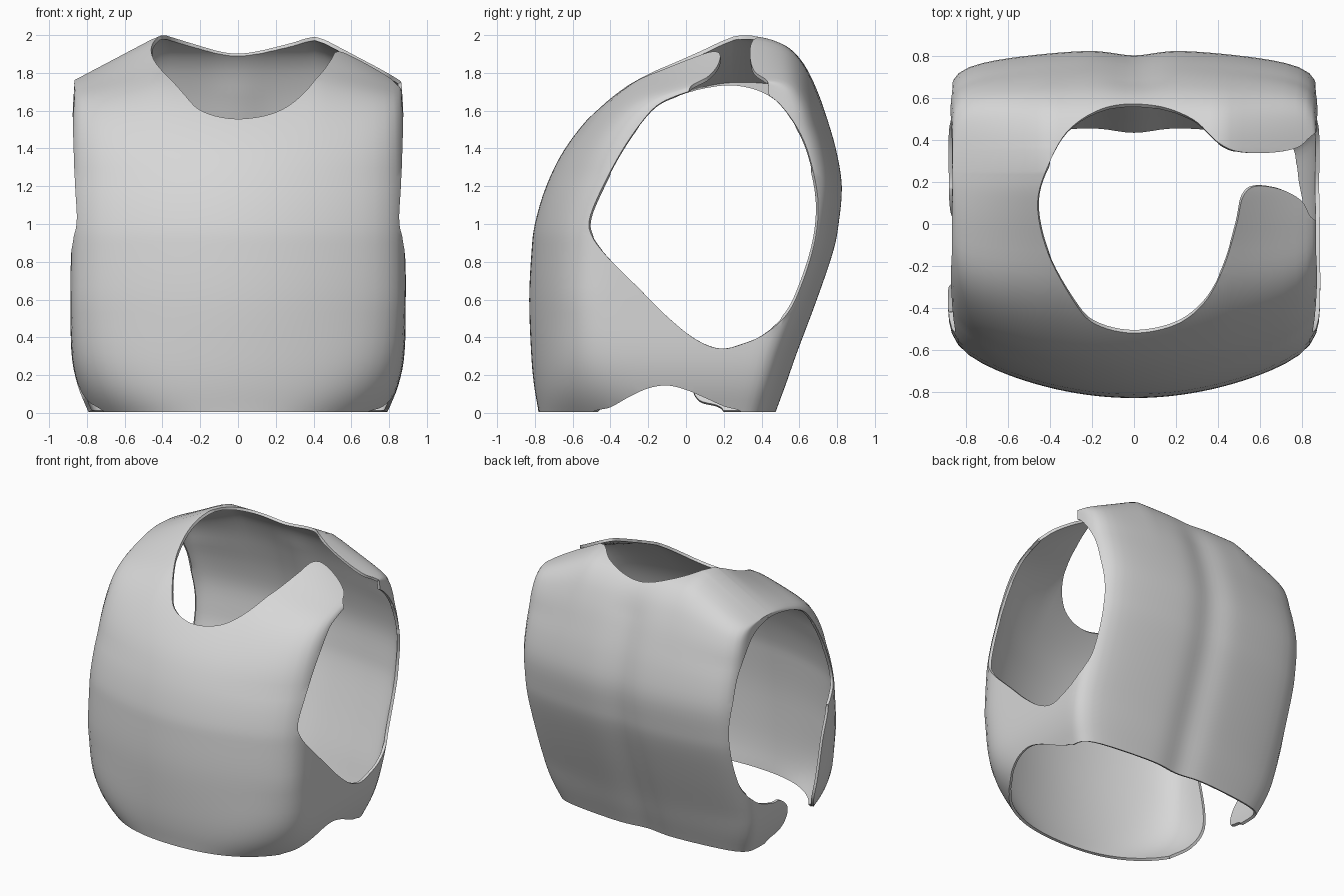
import bpy, bmesh, math
from mathutils import Vector
from mathutils.bvhtree import BVHTree

cube = bpy.data.objects.get("Cube")
if cube:
    bpy.data.objects.remove(cube)

grey = bpy.data.materials.new("light_grey")
grey.use_nodes = True
grey.diffuse_color = (0.68, 0.68, 0.68, 1)
grey.node_tree.nodes["Principled BSDF"].inputs["Base Color"].default_value = grey.diffuse_color


def spline(p, closed, steps=6):
    """Smooth a list of points into a denser curve through them."""
    p = [Vector(q) for q in p]
    n, out = len(p), []
    for i in range(n if closed else n - 1):
        a, b, c, d = [p[j % n] if closed else p[min(max(j, 0), n - 1)] for j in range(i - 1, i + 3)]
        for s in range(steps):
            t = s / steps
            out.append((2 * b + (c - a) * t + (2 * a - 5 * b + 4 * c - d) * t * t
                        + (3 * b - a - 3 * c + d) * t ** 3) / 2)
    return out if closed else out + [p[-1]]


def make_object(name, bm):
    bmesh.ops.recalc_face_normals(bm, faces=bm.faces)
    mesh = bpy.data.meshes.new(name)
    bm.to_mesh(mesh)
    bm.free()
    obj = bpy.data.objects.new(name, mesh)
    bpy.context.collection.objects.link(obj)
    return obj


def prism(name, outline, axis, lo, hi):
    """Extrude an outline along x (outline is y, z) or along z (outline is x, y)."""
    bm = bmesh.new()
    place = (lambda p, h: (h, p[0], p[1])) if axis == "x" else (lambda p, h: (p[0], p[1], h))
    low, high = [[bm.verts.new(place(p, h)) for p in outline] for h in (lo, hi)]
    bm.faces.new(low)
    bm.faces.new(high)
    for i in range(len(low)):
        bm.faces.new((low[i - 1], low[i], high[i], high[i - 1]))
    obj = make_object(name, bm)
    obj.hide_render = True
    return obj


def evaluated_mesh(obj):
    bpy.context.view_layer.update()
    return bpy.data.meshes.new_from_object(obj.evaluated_get(bpy.context.evaluated_depsgraph_get()))


# Torso form: height, front depth, back depth, half width
levels = [(-.1, -.77, .45, .75), (0, -.78, .48, .79), (.15, -.805, .535, .85), (.32, -.82, .595, .882),
          (.6, -.83, .70, .888), (.85, -.818, .785, .888), (1, -.80, .815, .888), (1.2, -.74, .832, .886),
          (1.4, -.64, .80, .882), (1.6, -.48, .74, .878), (1.74, -.31, .685, .872), (1.85, -.09, .625, .868),
          (1.93, .07, .55, .866), (1.975, .17, .455, .865), (1.997, .25, .35, .865)]
SIDES = 128
bm = bmesh.new()
rings = []
for z, front, back, wide in spline(levels, False, 4):
    mid = .14 * z
    # the front corners are rounder towards the hem
    front_power = 3.5 + 8.5 * min(1, max(0, z / .6))
    ring = []
    for i in range(SIDES):
        a = 2 * math.pi * i / SIDES
        c, s = math.cos(a), math.sin(a)
        power = front_power if s < 0 else 12
        r = (abs(c) ** power + abs(s) ** power) ** (-1 / power)
        u, v = r * c, r * s
        depth = (mid - front) if v < 0 else (back - mid)
        curve = min(.24 if v < 0 else .09, .3 * depth * depth)
        x, y = u * wide, mid + v * (depth - curve * u * u)
        if v > 0:  # spine groove
            y -= .028 * math.exp(-(x / .13) ** 2) * v * min(1, (2 - z) / .3)
        # shoulder slope
        slope = min(1, max(0, (abs(x) - .42) / .45)) * max(0, (z - 1.1) / .9) ** 3
        ring.append(bm.verts.new((x, y, z - slope * .24)))
    rings.append(ring)
for lower, upper in zip(rings, rings[1:]):
    for i in range(SIDES):
        j = (i + 1) % SIDES
        bm.faces.new((lower[i], lower[j], upper[j], upper[i]))
bm.faces.new(rings[0])
# Cap along the shoulder line, front to back
top, half = rings[-1], SIDES // 2
bm.faces.new((top[0], top[1], top[-1]))
bm.faces.new((top[half - 1], top[half], top[half + 1]))
for i in range(1, half - 1):
    bm.faces.new((top[i], top[i + 1], top[SIDES - i - 1], top[SIDES - i]))
vest = make_object("chest_shell", bm)
vest.data.materials.append(grey)
skin = BVHTree.FromObject(vest, bpy.context.evaluated_depsgraph_get())

# Openings
armhole = [(.25, 1.735), (.4, 1.70), (.51, 1.62), (.62, 1.45), (.68, 1.25), (.70, 1.08), (.68, .9), (.62, .7),
           (.54, .53), (.42, .42), (.3, .365), (.18, .34), (.05, .39), (-.1, .51), (-.25, .66), (-.42, .83),
           (-.5, .94), (-.51, 1.03), (-.45, 1.18), (-.35, 1.37), (-.25, 1.52), (-.15, 1.63), (-.02, 1.69), (.1, 1.72)]
neck = [(-.46, .1), (-.40, .3), (-.3, .46), (-.12, .56), (.1, .565), (.28, .5), (.4, .39), (.5, .345), (.65, .34),
        (.78, .365), (.86, .43), (1, .5), (1, .0), (.86, .02), (.80, .11), (.7, .165), (.58, .18), (.52, .13),
        (.49, 0), (.43, -.2), (.34, -.37), (.2, -.48), (0, -.52), (-.18, -.48), (-.28, -.38), (-.41, -.14)]
side_split = [(.3, .4), (.14, .33), (.05, .25), (.03, .15), (.07, .06), (.2, .005), (.2, -.2), (-.52, -.2),
              (-.47, .0), (-.36, .07), (-.29, .18), (-.3, .35), (-.35, .6), (-.41, .84), (-.1, .6)]
side_arch = [(-.55, -.1), (-.5, .0), (-.4, .03), (-.3, .085), (-.2, .13), (-.1, .145), (0, .122), (.1, .08),
             (.2, .035), (.3, .0), (.32, -.1)]
cutters = [
    prism("armhole_cutter", spline(armhole, True), "x", -1.2, 1.2),
    prism("neck_cutter", spline(neck, True), "z", 1.3, 2.3),
    prism("side_split_cutter", spline(side_split, True), "x", -1.25, -.35),
    prism("side_arch_cutter", spline(side_arch, True), "x", .35, 1.25),
    prism("hem_cutter", [(-1.2, -.5), (1.2, -.5), (1.2, .005), (-1.2, .005)], "x", -1.3, 1.3),
]
for cutter in cutters:
    cut = vest.modifiers.new(cutter.name, "BOOLEAN")
    cut.operation, cut.solver, cut.object = "DIFFERENCE", "EXACT", cutter
cut_form = evaluated_mesh(vest)
vest.modifiers.clear()
for cutter in cutters:
    bpy.data.objects.remove(cutter)

# Keep only the outer skin, dropping the faces the cuts made
bm = bmesh.new()
bm.from_mesh(cut_form)
inner = []
for face in bm.faces:
    spot, normal, _, distance = skin.find_nearest(face.calc_center_median())
    if distance > .01 or abs(normal.dot(face.normal)) < .75:
        inner.append(face)
bmesh.ops.delete(bm, geom=inner, context="FACES")
bmesh.ops.remove_doubles(bm, verts=bm.verts, dist=.001)
bm.to_mesh(cut_form)
bm.free()
vest.data = cut_form

# Give the skin its wall
wall = vest.modifiers.new("wall", "SOLIDIFY")
wall.thickness, wall.offset = .02, -1
vest.data = evaluated_mesh(vest)
vest.modifiers.clear()

bpy.ops.object.select_all(action="DESELECT")
vest.select_set(True)
bpy.context.view_layer.objects.active = vest
bpy.ops.object.shade_smooth_by_angle(angle=math.radians(40))
